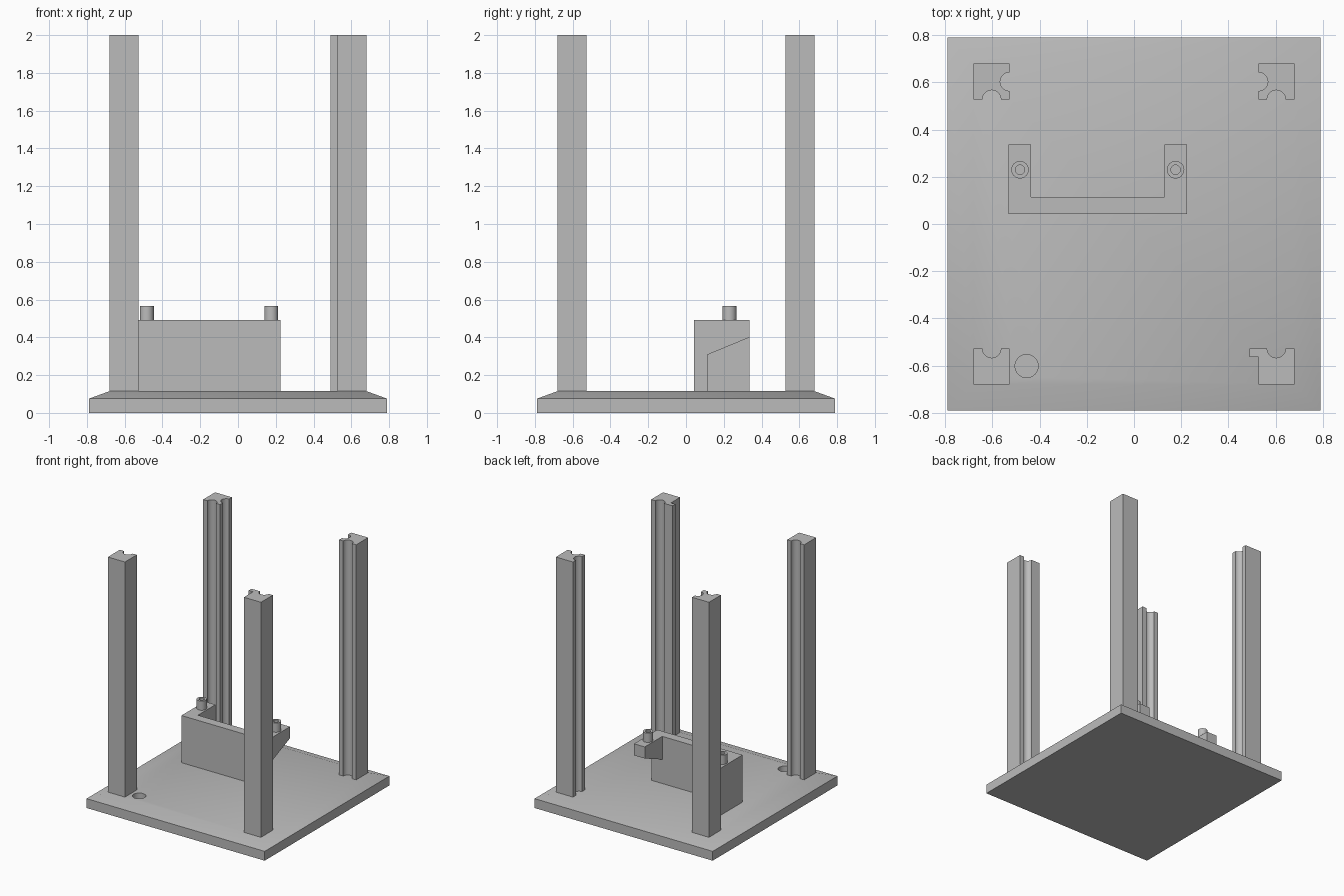
import bpy, bmesh, math
from mathutils import Matrix, Vector

cube = bpy.data.objects.get("Cube")
if cube:
    bpy.data.objects.remove(cube, do_unlink=True)

grey = bpy.data.materials.new("plain grey")
grey.use_nodes = True
colour = (0.5, 0.5, 0.5, 1)
grey.diffuse_color = colour
grey.node_tree.nodes["Principled BSDF"].inputs["Base Color"].default_value = colour


def link(name, bm):
    bmesh.ops.recalc_face_normals(bm, faces=bm.faces)
    mesh = bpy.data.meshes.new(name)
    bm.to_mesh(mesh)
    bm.free()
    mesh.materials.append(grey)
    obj = bpy.data.objects.new(name, mesh)
    bpy.context.collection.objects.link(obj)
    return obj


def prism(name, points, low, high, along_x=False):
    """Extrude an outline up z, or a (y, z) outline along x."""
    bm = bmesh.new()
    place = (lambda a, b: (low, a, b)) if along_x else (lambda a, b: (a, b, low))
    face = bm.faces.new([bm.verts.new(place(*p)) for p in points])
    moved = bmesh.ops.extrude_face_region(bm, geom=[face])["geom"]
    step = Vector((high - low, 0, 0) if along_x else (0, 0, high - low))
    bmesh.ops.translate(bm, vec=step, verts=[v for v in moved if isinstance(v, bmesh.types.BMVert)])
    return link(name, bm)


def cylinder(name, x, y, radius, low, high):
    bm = bmesh.new()
    bmesh.ops.create_cone(bm, cap_ends=True, segments=32, radius1=radius, radius2=radius,
                          depth=high - low, matrix=Matrix.Translation((x, y, (low + high) / 2)))
    return link(name, bm)


def cut(obj, cutter):
    mod = obj.modifiers.new("cut", "BOOLEAN")
    mod.operation, mod.solver, mod.object = "DIFFERENCE", "EXACT", cutter
    select(obj)
    bpy.ops.object.modifier_apply(modifier=mod.name)
    bpy.data.objects.remove(cutter, do_unlink=True)


def select(obj):
    bpy.ops.object.select_all(action="DESELECT")
    obj.select_set(True)
    bpy.context.view_layer.objects.active = obj


def smooth(obj):
    select(obj)
    bpy.ops.object.shade_smooth_by_angle(angle=math.radians(30))


FLOOR = 0.115

# Base plate with a shallow sloped rim and a blind hole
bm = bmesh.new()
rings = []
for half, z in ((0.79, 0), (0.79, 0.075), (0.68, FLOOR)):
    rings.append([bm.verts.new((sx * half, sy * half, z))
                  for sx, sy in ((-1, -1), (1, -1), (1, 1), (-1, 1))])
for a, b in zip(rings, rings[1:]):
    for i in range(4):
        j = (i + 1) % 4
        bm.faces.new((a[i], a[j], b[j], b[i]))
bm.faces.new(rings[0])
bm.faces.new(rings[-1])
base = link("base_plate", bm)
cut(base, cylinder("hole_cutter", -0.455, -0.602, 0.049, 0.04, 0.2))
smooth(base)


# Corner posts: square section with round grooves on the inner faces
def post(name, sx, sy, side_groove, lip=False):
    inner, outer, mid, r = 0.528, 0.679, 0.603, 0.039
    angles = [math.pi * i / 16 for i in range(17)]
    pts = [(outer, outer), (outer, inner)]
    pts += [(mid + r * math.cos(a), inner + r * math.sin(a)) for a in angles]
    if lip:
        pts += [(0.489, inner), (0.489, 0.563), (inner, 0.563)]
    else:
        pts.append((inner, inner))
    if side_groove:
        pts += [(inner + r * math.sin(a), mid - r * math.cos(a)) for a in angles]
    pts.append((inner, outer))
    smooth(prism(name, [(sx * x, sy * y) for x, y in pts], FLOOR - 0.02, 2))


post("front_right_post", -1, -1, False)
post("front_left_post", 1, -1, False, lip=True)
post("back_right_post", -1, 1, True)
post("back_left_post", 1, 1, True)

# U-shaped bracket, one arm undercut by a slope
x0, x1, x2, x3 = -0.531, -0.436, 0.13, 0.225
front, wall, back = 0.042, 0.115, 0.337
bracket = prism("bracket", [(x0, front), (x3, front), (x3, back), (x2, back),
                            (x2, wall), (x1, wall), (x1, back), (x0, back)], FLOOR - 0.01, 0.493)
slope = (0.4 - 0.308) / (back - wall)
far = back + 0.1
cut(bracket, prism("undercut", [(wall, 0), (far, 0), (far, 0.4 + 0.1 * slope), (wall, 0.308)],
                   0, 0.4, along_x=True))

# Hollow pegs on the bracket arms
for name, x in (("right_peg", -0.483), ("left_peg", 0.176)):
    peg = cylinder(name, x, 0.23, 0.037, 0.48, 0.567)
    cut(peg, cylinder("bore", x, 0.23, 0.02, 0.495, 0.6))
    smooth(peg)
